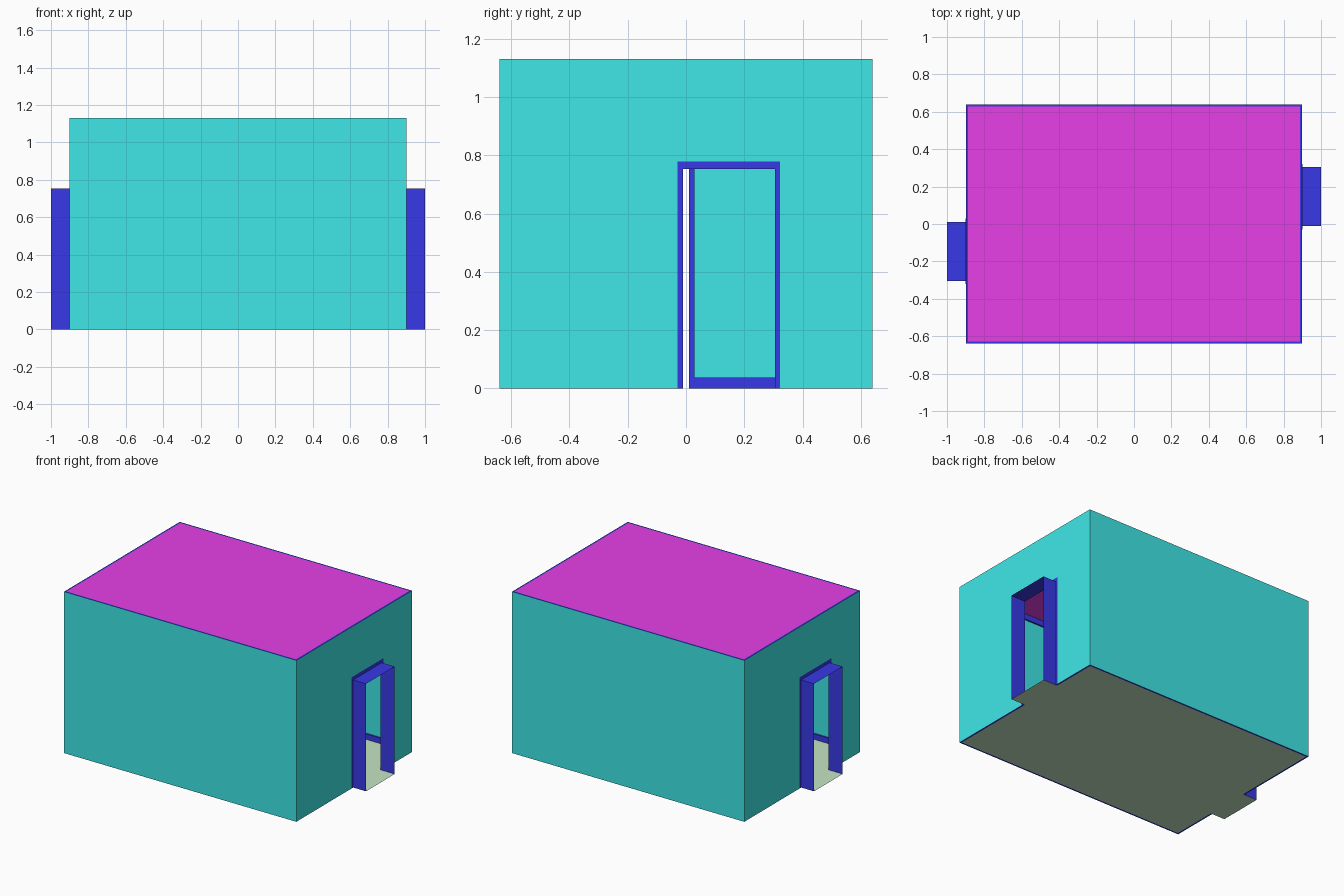
import bpy
import bmesh

if "Cube" in bpy.data.objects:
    bpy.data.objects.remove(bpy.data.objects["Cube"])

X, Y, H = 0.90, 0.64, 1.13      # room half sizes and height
T, B = 0.012, 0.038             # trim thickness and height
E = 0.001                       # keeps trim just inside the wall sheet
Y0, Y1, DZ = -0.011, 0.306, 0.753   # doorway opening (right side)
C0, C1, CZ = -0.03, 0.322, 0.778    # outer edge of the door casing


def material(name, rgb):
    m = bpy.data.materials.new(name)
    m.diffuse_color = (*rgb, 1)
    m.use_nodes = True
    m.node_tree.nodes["Principled BSDF"].inputs["Base Color"].default_value = m.diffuse_color
    return m


cyan = material("wall_cyan", (0.05, 0.80, 0.80))
blue = material("trim_blue", (0.04, 0.04, 0.80))
magenta = material("ceiling_magenta", (0.80, 0.05, 0.80))
green = material("floor_green", (0.55, 0.78, 0.54))


def make(name, mat, polys=(), boxes=(), s=1):
    """Mesh from flat polygons and (lo, hi) boxes; s=-1 turns it half round z."""
    bm = bmesh.new()
    for p in polys:
        bm.faces.new([bm.verts.new((s * x, s * y, z)) for x, y, z in p])
    for lo, hi in boxes:
        geo = bmesh.ops.create_cube(bm, size=1)["verts"]
        for v in geo:
            co = [(l + h) / 2 + c * (h - l) for l, h, c in zip(lo, hi, v.co)]
            v.co = (s * co[0], s * co[1], co[2])
    bmesh.ops.remove_doubles(bm, verts=bm.verts, dist=1e-5)
    me = bpy.data.meshes.new(name)
    bm.to_mesh(me)
    bm.free()
    ob = bpy.data.objects.new(name, me)
    me.materials.append(mat)
    bpy.context.collection.objects.link(ob)
    return ob


# floor with a threshold running out through each doorway
xi, yi = X - T, Y - T
half = [(xi, -yi), (xi, Y0), (1, Y0), (1, Y1), (xi, Y1), (xi, yi)]
outline = half + [(-x, -y) for x, y in half]
make("floor", green, [[(x, y, 0) for x, y in outline]])

# ceiling panel inside the crown trim
make("ceiling", magenta,
     [[(xi, -yi, H), (xi, yi, H), (-xi, yi, H), (-xi, -yi, H)]])

for s, end, side in ((1, "right", "front"), (-1, "left", "back")):
    # plain long wall
    make(side + "_wall", cyan,
         [[(-X, -Y, 0), (X, -Y, 0), (X, -Y, H), (-X, -Y, H)]], s=s)
    # end wall with the doorway cut out
    make(end + "_wall", cyan,
         [[(X, y, z) for y, z in ((-Y, 0), (C0, 0), (C0, CZ), (C1, CZ),
                                  (C1, 0), (Y, 0), (Y, H), (-Y, H))]], s=s)
    # door casing on the room side
    make(end + "_door_casing", blue, boxes=[
        ((X - T, C0, 0), (X, Y0, DZ)),
        ((X - T, Y1, 0), (X, C1, DZ)),
        ((X - T, C0, DZ), (X, C1, CZ))], s=s)
    # door lining that stands out from the wall
    path = [(Y0, 0), (Y0, DZ), (Y1, DZ), (Y1, 0)]
    make(end + "_door_lining", blue,
         [[(X, *a), (1, *a), (1, *b), (X, *b)] for a, b in zip(path, path[1:])],
         s=s)
    # baseboards, broken at the doorway
    make(end + "_baseboard", blue, boxes=[
        ((-X + E, -Y + E, 0), (X - E, -yi, B)),
        ((xi, -yi, 0), (X - E, C0, B)),
        ((xi, C1, 0), (X - E, yi, B))], s=s)
    # crown trim
    make(end + "_crown_trim", blue, boxes=[
        ((-X + E, -Y + E, H - B), (X - E, -yi, H)),
        ((xi, -yi, H - B), (X - E, yi, H))], s=s)
